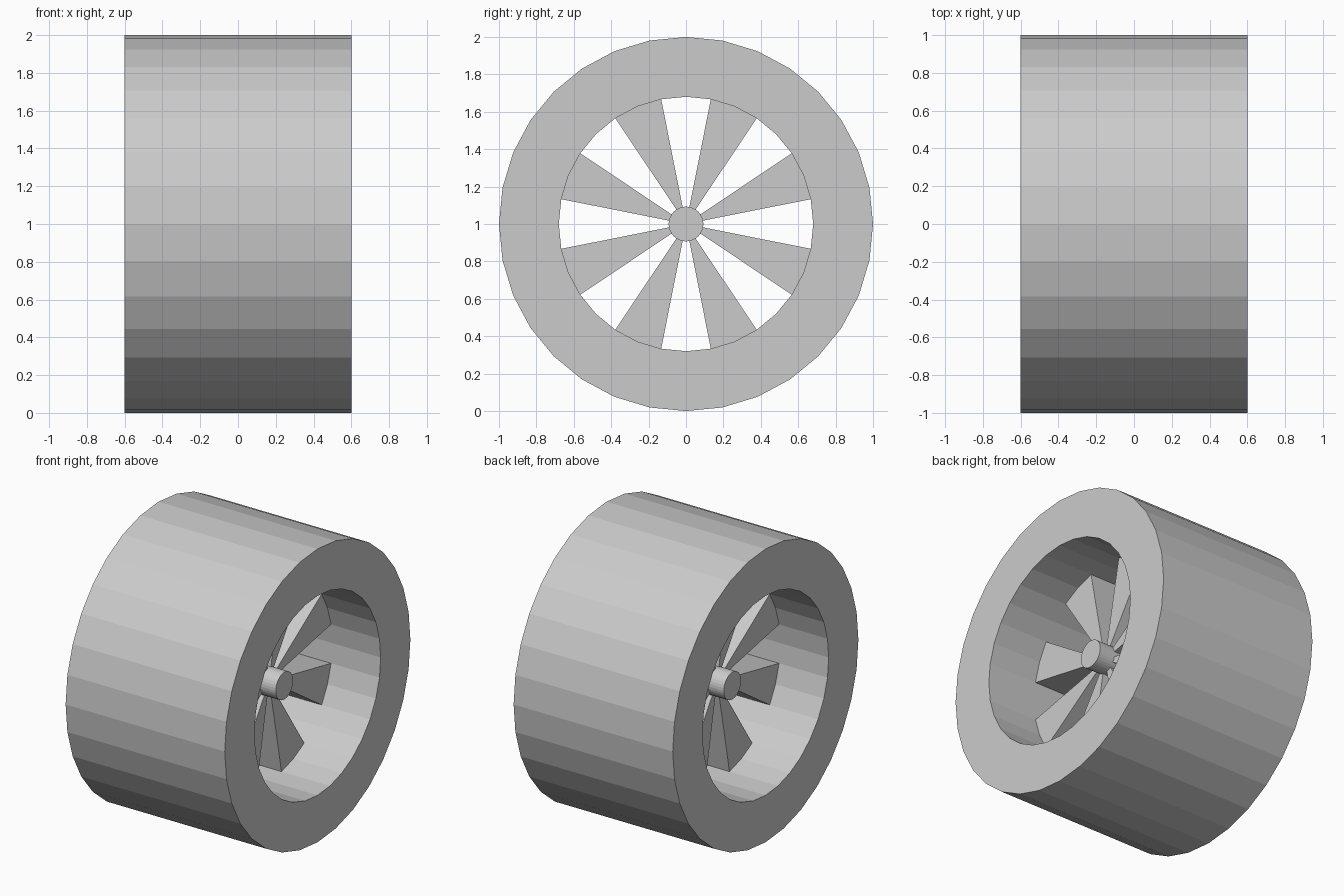
import bpy
from math import sin, cos, pi

if "Cube" in bpy.data.objects:
    bpy.data.objects.remove(bpy.data.objects["Cube"])

SIDES = 32
STEP = 2 * pi / SIDES
TYRE_R, RIM_R, HUB_R = 1.0, 0.68, 0.093
TYRE_W, SPOKE_W, HUB_W = 0.6, 0.235, 0.35   # half widths along x


def point(x, r, i):
    """Point on a circle around the axle; i counts 32nds of a turn."""
    return (x, r * cos(i * STEP), 1 + r * sin(i * STEP))


def make(name, verts, faces):
    mesh = bpy.data.meshes.new(name)
    mesh.from_pydata(verts, [], faces)
    mesh.update()
    obj = bpy.data.objects.new(name, mesh)
    bpy.context.collection.objects.link(obj)
    return obj


def prism(name, outline, half):
    """Extrude a counter-clockwise outline of (radius, step) along x."""
    n = len(outline)
    verts = [point(x, r, i) for x in (-half, half) for r, i in outline]
    faces = [tuple(range(n))[::-1], tuple(range(n, 2 * n))]
    faces += [(k, (k + 1) % n, n + (k + 1) % n, n + k) for k in range(n)]
    return make(name, verts, faces)


# Tyre: a rectangular section swept round the axle
section = [(-TYRE_W, RIM_R), (-TYRE_W, TYRE_R), (TYRE_W, TYRE_R), (TYRE_W, RIM_R)]
verts = [point(x, r, i) for i in range(SIDES) for x, r in section]
faces = []
for i in range(SIDES):
    a, b = 4 * i, 4 * ((i + 1) % SIDES)
    faces += [(a + k, b + k, b + (k + 1) % 4, a + (k + 1) % 4) for k in range(4)]
make("tyre", verts, faces)

# Hub
prism("hub", [(HUB_R, i) for i in range(SIDES)], HUB_W)

# Eight wedge spokes, each two steps wide with two-step gaps
for s in range(8):
    i = 4 * s + 1
    prism(f"spoke_{s + 1}",
          [(HUB_R, i), (RIM_R, i), (RIM_R, i + 1), (RIM_R, i + 2),
           (HUB_R, i + 2), (HUB_R, i + 1)], SPOKE_W)
